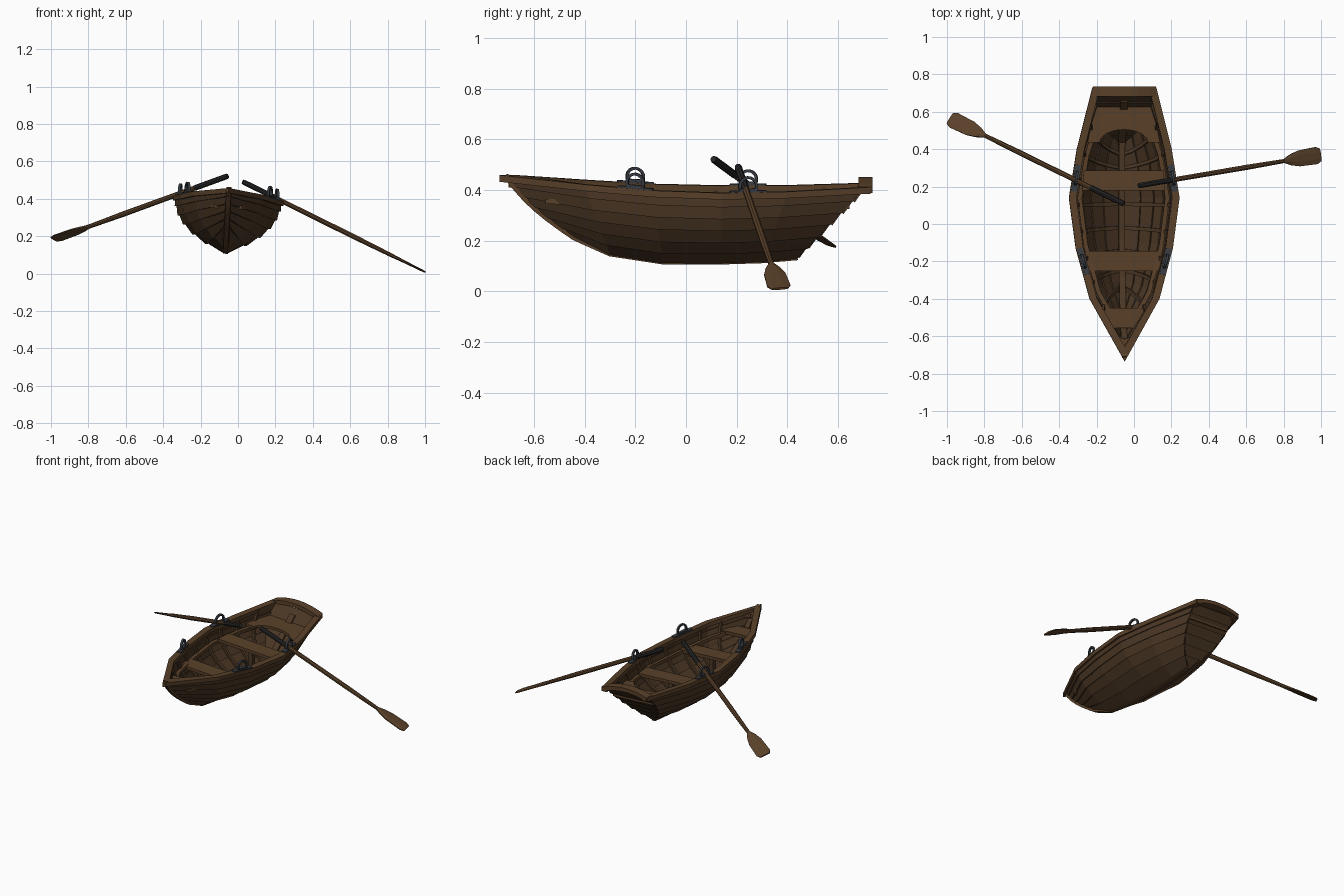
import bpy, bmesh, math
from mathutils import Vector, Matrix

if "Cube" in bpy.data.objects:
    bpy.data.objects.remove(bpy.data.objects["Cube"])

# The boat lists slightly to one side and sits a little off centre
BOAT = (Matrix.Translation((-0.052, 0, 0.40)) @ Matrix.Rotation(math.radians(3), 4, 'Y')
        @ Matrix.Translation((0, 0, -0.40)))
ID = Matrix.Identity(4)


def mat(name, c):
    m = bpy.data.materials.new(name)
    m.diffuse_color = (*c, 1)
    m.use_nodes = True
    m.node_tree.nodes["Principled BSDF"].inputs["Base Color"].default_value = m.diffuse_color
    return m


WOOD = mat("wood", (0.10, 0.052, 0.022))
DARK = mat("dark_wood", (0.07, 0.038, 0.018))
GRIP = mat("grip", (0.018, 0.018, 0.019))
METAL = mat("metal", (0.04, 0.046, 0.055))


def loft(name, rings, material, M=BOAT):
    """Skin equal-sized closed rings and cap both ends."""
    bm = bmesh.new()
    vs = [[bm.verts.new(p) for p in r] for r in rings]
    n = len(vs[0])
    for a, b in zip(vs, vs[1:]):
        for i in range(n):
            j = (i + 1) % n
            bm.faces.new((a[i], a[j], b[j], b[i]))
    bm.faces.new(vs[0])
    bm.faces.new(vs[-1])
    bmesh.ops.recalc_face_normals(bm, faces=bm.faces)
    me = bpy.data.meshes.new(name)
    bm.to_mesh(me)
    bm.free()
    me.materials.append(material)
    ob = bpy.data.objects.new(name, me)
    ob.matrix_world = M
    bpy.context.collection.objects.link(ob)
    return ob


def sweep(name, pts, w, h, material, side=None):
    """Rectangular bar along a path; w across 'side', h perpendicular to it."""
    pts = [Vector(p) for p in pts]
    rings = []
    for i, p in enumerate(pts):
        t = (pts[min(i + 1, len(pts) - 1)] - pts[max(i - 1, 0)]).normalized()
        s = Vector(side).normalized() if side else t.cross(Vector((0, 0, 1))).normalized()
        u = s.cross(t).normalized()
        rings.append([p + s * a * w / 2 + u * b * h / 2 for a, b in ((-1, -1), (1, -1), (1, 1), (-1, 1))])
    return loft(name, rings, material)


def plate(name, outline, z0, z1, material):
    return loft(name, [[(x, y, z) for x, y in outline] for z in (z0, z1)], material)


# Hull stations: keel y, keel z, gunwale y, gunwale z, half width
ST = [(-0.44, 0.215, -0.70, 0.447, 0.008), (-0.30, 0.152, -0.40, 0.42, 0.175),
      (-0.09, 0.12, -0.13, 0.40, 0.248), (0.14, 0.12, 0.14, 0.392, 0.283),
      (0.30, 0.125, 0.40, 0.395, 0.242), (0.44, 0.137, 0.70, 0.408, 0.157)]
F = [0.04, 0.37, 0.62, 0.80, 0.91, 0.97, 1.0]
G = [0, 0.15, 0.32, 0.50, 0.67, 0.84, 1.0]


def station_point(i, k):
    yk, zk, yg, zg, hw = ST[i]
    g = G[k]
    bulge = -0.025 * math.sin(math.pi * g) if i == 0 else 0
    return Vector((hw * (1 if i == 0 else F[k]), yk + (yg - yk) * g + bulge, zk + (zg - zk) * g))


def hull(s, k, off=0.0):
    """Point on the hull at station s (may be fractional), plank edge k, moved outward by off."""
    i = min(int(s), 4)
    P = lambda q: station_point(i, q).lerp(station_point(i + 1, q), s - i)
    d = P(min(k + 1, 6)) - P(max(k - 1, 0))
    p = P(k) + Vector((d.z, 0, -d.x)).normalized() * off
    p.x = max(p.x, 0.0)
    return p


def flip(p, s):
    return Vector((p[0] * s, p[1], p[2]))


for s, side in ((1, "right"), (-1, "left")):
    # Overlapping hull planks
    for k in range(6):
        rings = [[flip(p, s) for p in (hull(i, k, 0.010), hull(i, k + 1, 0),
                                       hull(i, k + 1, -0.014), hull(i, k, -0.004))] for i in range(6)]
        loft(f"{side}_plank_{k + 1}", rings, DARK)
    # Curved ribs inside the hull
    for n, q in enumerate((0.75, 1.25, 1.75, 2.3, 2.85, 3.4, 4.0, 4.5)):
        sweep(f"{side}_rib_{n + 1}", [flip(hull(q, k, -0.017), s) for k in range(7)],
              0.02, 0.014, DARK, side=(0, 1, 0))
    # Seat riser running along the inside
    sweep(f"{side}_seat_riser", [flip(hull(q, 4, -0.026), s) for q in (0.6, 1, 2, 3, 4, 4.9)],
          0.024, 0.022, WOOD)

# Gunwale rails
RAIL = [(-0.735, 0.0, 0.458), (-0.40, 0.187, 0.431), (-0.13, 0.26, 0.411),
        (0.14, 0.296, 0.403), (0.40, 0.254, 0.406), (0.73, 0.171, 0.42)]
for s, side in ((1, "right"), (-1, "left")):
    rings = []
    for n, (y, x, z) in enumerate(RAIL):
        xi, yi = (0, -0.655) if n == 0 else (x - 0.04, y)
        rings.append([(s * x, y, z), (s * x, y, z - 0.026), (s * xi, yi, z - 0.026), (s * xi, yi, z)])
    loft(f"{side}_gunwale", rings, WOOD)

# Stem and keel bar
path = [(0, -0.712, 0.45)] + [(0, p.y, p.z) for p in (station_point(0, k) for k in range(6, -1, -1))]
path += [(0, a[0], a[1]) for a in ST[1:]]
sweep("stem_and_keel", path, 0.026, 0.028, WOOD, side=(1, 0, 0))
sweep("keelson", [(0, y, z + 0.03) for y, z in
                  ((-0.62, 0.37), (-0.52, 0.27), (-0.42, 0.215), (-0.28, 0.155), (-0.09, 0.125),
                   (0.14, 0.125), (0.44, 0.135))], 0.034, 0.022, DARK, side=(1, 0, 0))

# Raked transom planks and its centre post
nrm = Vector((0, 0.27, -0.26)).normalized()
for k in range(6):
    a, b = station_point(5, k), station_point(5, k + 1)
    rings = [[flip(p, s) for p in (a + nrm * 0.010, b, b - nrm * 0.016, a - nrm * 0.010)] for s in (1, -1)]
    loft(f"transom_plank_{k + 1}", rings, DARK)
sweep("transom_post", [(0, 0.43, 0.155), (0, 0.66, 0.385)], 0.04, 0.02, DARK, side=(1, 0, 0))

# Arched beam across the stern
sweep("stern_arch", [(x, 0.708, 0.408 + 0.03 * (1 - (x / 0.165) ** 2))
                     for x in [-0.165 + 0.033 * i for i in range(11)]], 0.054, 0.026, WOOD, side=(0, 1, 0))


# Seats
def seat(name, y0, y1, w0, w1, z):
    plate(name, [(-w0, y0), (w0, y0), (w1, y1), (-w1, y1)], z - 0.02, z, WOOD)


seat("bow_seat", -0.555, -0.45, 0.075, 0.112, 0.368)
seat("front_thwart", -0.25, -0.145, 0.192, 0.208, 0.335)
seat("rear_thwart", 0.18, 0.285, 0.222, 0.214, 0.335)
for name, y in (("front_thwart_post", -0.197), ("rear_thwart_post", 0.232)):
    sweep(name, [(0, y, 0.14), (0, y, 0.316)], 0.03, 0.03, DARK, side=(1, 0, 0))

# Stern bench with a curved cut-out
arc = [(0.13 * math.cos(a), 0.435 + 0.07 * math.sin(a)) for a in [math.pi * i / 8 for i in range(9)]]
plate("stern_bench", arc + [(-0.195, 0.435), (-0.148, 0.645), (0.148, 0.645), (0.195, 0.435)],
      0.333, 0.35, WOOD)
plate("bow_breasthook", [(0, -0.70), (0.04, -0.60), (0, -0.615), (-0.04, -0.60)], 0.41, 0.435, WOOD)


# Rowlocks: plate on the rail plus a horseshoe ring
def rail_at(y):
    for (y0, x0, z0), (y1, x1, z1) in zip(RAIL, RAIL[1:]):
        if y0 <= y <= y1:
            t = (y - y0) / (y1 - y0)
            return Vector((x0 + (x1 - x0) * t - 0.02, y, z0 + (z1 - z0) * t))


for end, y0 in (("front", -0.2), ("rear", 0.245)):
    for s, side in ((1, "right"), (-1, "left")):
        c = flip(rail_at(y0), s)
        d = (flip(rail_at(y0 + 0.05), s) - flip(rail_at(y0 - 0.05), s)).normalized()
        across = d.cross(Vector((0, 0, 1))).normalized()
        sweep(f"{end}_{side}_rowlock_plate", [c - d * 0.072, c + d * 0.072], 0.03, 0.014, METAL)
        sweep(f"{end}_{side}_rowlock_block", [c - d * 0.035, c + d * 0.035], 0.022, 0.03, METAL)
        ring = []
        for i in range(13):
            a = math.radians(-30 + 240 * i / 12)
            ring.append(c + d * 0.034 * math.cos(a) + Vector((0, 0, 0.024 + 0.034 * math.sin(a))))
        sweep(f"{end}_{side}_rowlock_ring", ring, 0.013, 0.011, METAL, side=across)


# Oars: octagonal grip, shaft and flattened blade
def oar(name, a, b, chord):
    a, b = Vector(a), Vector(b)
    ax = (b - a).normalized()
    L = (b - a).length
    c = Vector(chord)
    c = (c - ax * c.dot(ax)).normalized()
    n = ax.cross(c)

    def rings(spec):
        return [[a + ax * t + c * w * math.cos(q) + n * h * math.sin(q)
                 for q in [math.pi / 8 + math.pi / 4 * i for i in range(8)]] for t, w, h in spec]

    loft(name + "_grip", rings([(0, .013, .013), (.01, .015, .015), (.2, .015, .015), (.21, .013, .013)]),
         GRIP, ID)
    loft(name + "_shaft", rings([(.19, .0135, .0135), (L * .6, .0145, .0145), (L - .2, .011, .011)]), WOOD, ID)
    loft(name + "_blade", rings([(L - .22, .012, .012), (L - .18, .032, .010), (L - .13, .046, .008),
                                 (L - .025, .050, .006), (L, .036, .005)]), WOOD, ID)


oar("right_oar", (0.025, 0.205, 0.492), (0.998, 0.37, 0.010), (0, 1, 0))
oar("left_oar", (-0.055, 0.108, 0.522), (-0.985, 0.565, 0.183), (0, 1, -0.45))
